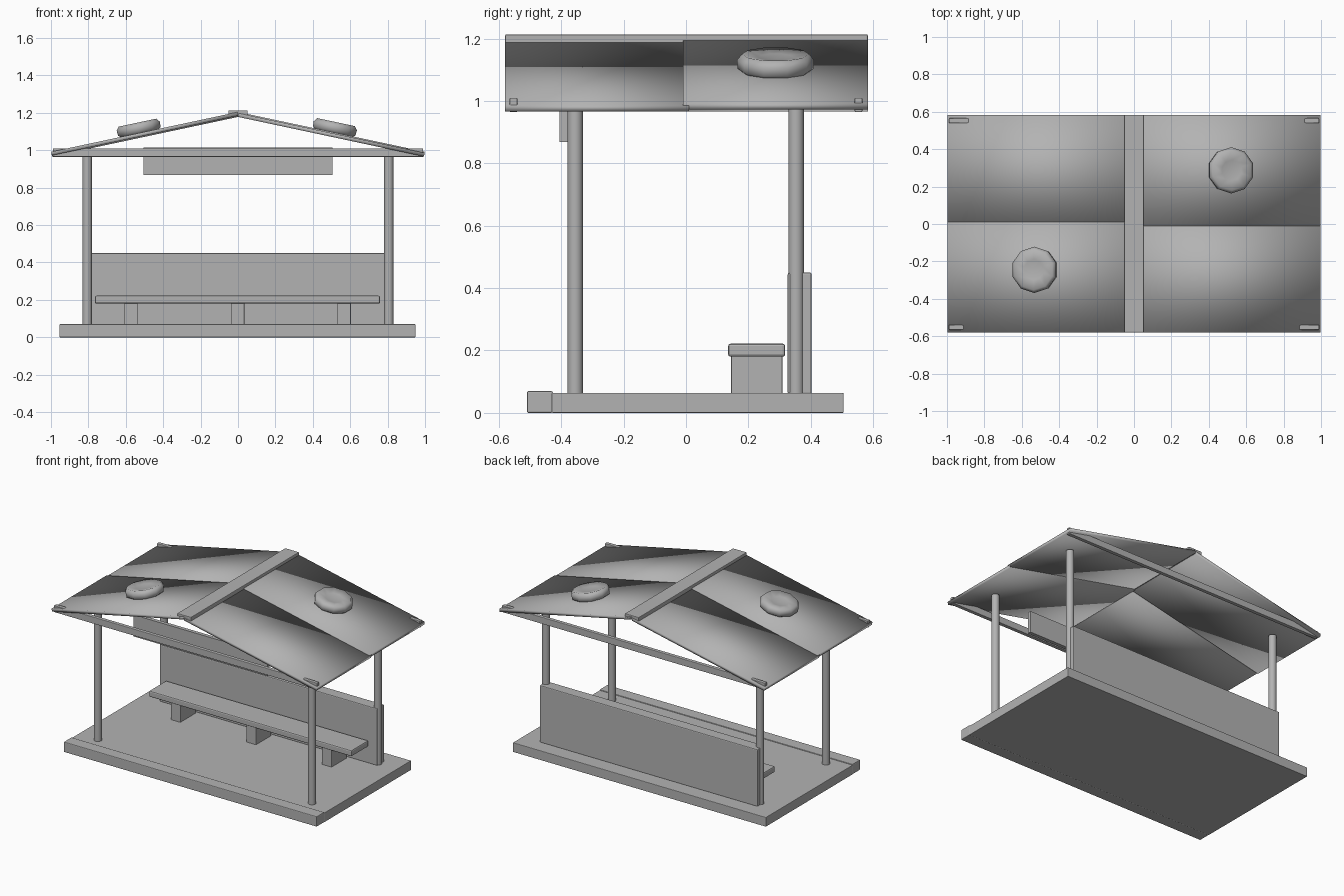
import bpy, bmesh, math
from mathutils import Matrix

if "Cube" in bpy.data.objects:
    bpy.data.objects.remove(bpy.data.objects["Cube"])

grey = bpy.data.materials.new("plain grey")
grey.diffuse_color = (0.45, 0.45, 0.45, 1)
grey.use_nodes = True
grey.node_tree.nodes["Principled BSDF"].inputs["Base Color"].default_value = grey.diffuse_color


def finish(bm, name, smooth=True):
    bmesh.ops.recalc_face_normals(bm, faces=bm.faces[:])
    me = bpy.data.meshes.new(name)
    bm.to_mesh(me)
    bm.free()
    me.materials.append(grey)
    for p in me.polygons:
        p.use_smooth = smooth
    ob = bpy.data.objects.new(name, me)
    bpy.context.collection.objects.link(ob)
    return ob


def box(name, x0, x1, y0, y1, z0, z1, bevel=0.0):
    bm = bmesh.new()
    bmesh.ops.create_cube(bm, size=1)
    for v in bm.verts:
        v.co = ((x0 + x1) / 2 + v.co.x * (x1 - x0),
                (y0 + y1) / 2 + v.co.y * (y1 - y0),
                (z0 + z1) / 2 + v.co.z * (z1 - z0))
    if bevel:
        bmesh.ops.bevel(bm, geom=bm.edges[:], offset=bevel, segments=2,
                        profile=0.5, affect='EDGES')
    return finish(bm, name, False)


# Floor slab, front kerb and back wall
box("floor_slab", -0.955, 0.95, -0.43, 0.505, 0, 0.064, 0.003)
box("front_kerb", -0.955, 0.95, -0.51, -0.427, 0, 0.07, 0.005)
box("back_wall", -0.82, 0.82, 0.326, 0.403, 0.06, 0.45, 0.006)

# Bench
box("bench_seat", -0.765, 0.76, 0.135, 0.318, 0.18, 0.222, 0.008)
for i, x in enumerate((-0.572, -0.002, 0.567)):
    box(f"bench_leg_{i + 1}", x - 0.036, x + 0.036, 0.145, 0.309, 0.06, 0.185, 0.003)

# Round posts
for yname, y in (("front", -0.355), ("back", 0.353)):
    for xname, x in (("left", -0.806), ("right", 0.806)):
        bm = bmesh.new()
        bmesh.ops.create_cone(bm, cap_ends=True, segments=16, radius1=0.025,
                              radius2=0.025, depth=0.94,
                              matrix=Matrix.Translation((x, y, 0.53)))
        ob = finish(bm, f"{yname}_{xname}_post")
        for p in ob.data.polygons:
            p.use_smooth = abs(p.normal.z) < 0.5

# Cross beams and sign board
for name, y in (("front_beam", -0.553), ("back_beam", 0.553)):
    box(name, -0.99, 0.99, y - 0.013, y + 0.013, 0.964, 1.01, 0.004)
box("sign_board", -0.505, 0.505, -0.405, -0.38, 0.868, 1.015)

# Roof: four overlapping slabs and a ridge cap
RISE, T = 0.212, 0.01
for s in (-1, 1):
    for t in (-1, 1):
        up = 0.004 if s == t else -0.002
        ya, yb = (-0.58, 0.01) if t < 0 else (-0.01, 0.583)
        bm = bmesh.new()
        bmesh.ops.create_cube(bm, size=1)
        for v in bm.verts:
            d = v.co.x + 0.5
            v.co = (s * (d * 0.995 + (0.002 if v.co.z > 0 else 0)),
                    ya if v.co.y < 0 else yb,
                    1.19 - d * RISE + up + (T if v.co.z > 0 else -T))
        finish(bm, f"roof_{'right' if s > 0 else 'left'}_{'back' if t > 0 else 'front'}")
box("ridge_cap", -0.052, 0.052, -0.58, 0.583, 1.183, 1.213, 0.004)

# Old tyres lying on the roof: lathed ten-sided rings with a shallow centre
profile = [(0.1, -0.004), (0.122, 0.012), (0.124, 0.04), (0.108, 0.06),
           (0.055, 0.05), (0.0, 0.045)]
N = 10
for name, x, y in (("right_tyre", 0.512, 0.287), ("left_tyre", -0.525, -0.245)):
    s = 1 if x > 0 else -1
    bm = bmesh.new()
    rings = []
    for r, z in profile[:-1]:
        rings.append([bm.verts.new((r * math.cos(2 * math.pi * (k + 0.5) / N),
                                    r * math.sin(2 * math.pi * (k + 0.5) / N), z))
                      for k in range(N)])
    for a, b in zip(rings, rings[1:]):
        for k in range(N):
            bm.faces.new((a[k], a[(k + 1) % N], b[(k + 1) % N], b[k]))
    tip = bm.verts.new((0, 0, profile[-1][1]))
    for k in range(N):
        bm.faces.new((rings[-1][k], rings[-1][(k + 1) % N], tip))
    bm.faces.new(rings[0][::-1])
    bm.transform(Matrix.Translation((x, y, 1.2 - abs(x) * RISE)) @
                 Matrix.Rotation(s * math.atan(RISE), 4, 'Y'))
    finish(bm, name)
